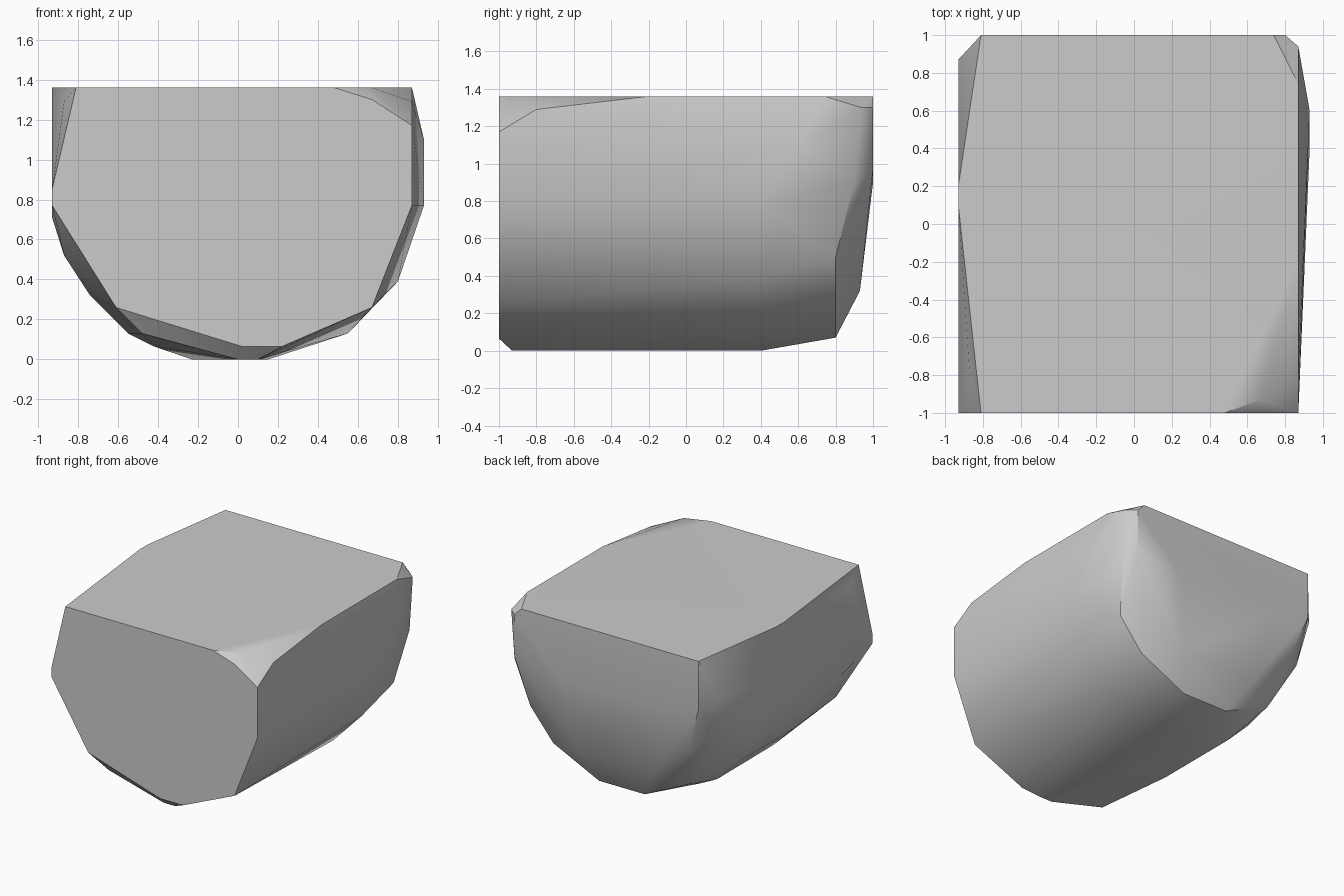
import bpy
import bmesh
import math

default_cube = bpy.data.objects.get("Cube")
if default_cube:
    bpy.data.objects.remove(default_cube, do_unlink=True)

TOP = 1.36


def make_material(name, colour):
    material = bpy.data.materials.new(name)
    material.use_nodes = True
    material.diffuse_color = colour
    material.node_tree.nodes["Principled BSDF"].inputs["Base Color"].default_value = colour
    return material


def section(y, outline):
    """Place a cross-section outline of (x, z) pairs at depth y."""
    return [(x, y, z) for x, z in outline]


def hull_object(name, points, material):
    """Wrap the points in a faceted solid and merge its coplanar faces."""
    mesh = bpy.data.meshes.new(name)
    bm = bmesh.new()
    for point in points:
        bm.verts.new(point)
    hull = bmesh.ops.convex_hull(bm, input=bm.verts[:])
    unused = [g for g in hull["geom_interior"] if isinstance(g, bmesh.types.BMVert)]
    bmesh.ops.delete(bm, geom=unused, context="VERTS")
    bmesh.ops.dissolve_limit(bm, angle_limit=math.radians(0.5),
                             verts=bm.verts[:], edges=bm.edges[:])
    bmesh.ops.recalc_face_normals(bm, faces=bm.faces[:])
    bm.to_mesh(mesh)
    bm.free()
    mesh.materials.append(material)
    block = bpy.data.objects.new(name, mesh)
    bpy.context.collection.objects.link(block)
    return block


# Flat front end
front_end = section(-1, [(-.81, TOP), (-.93, .85), (-.93, .77), (-.61, .26),
                         (.02, .065), (.22, .065), (.67, .26), (.87, .77),
                         (.87, 1.17), (.67, 1.3), (.48, TOP)])

# Flat top, with its chipped corners
top_rim = [(x, y, TOP) for x, y in [(.67, -.93), (.87, -.2), (.87, .74), (.74, 1),
                                    (-.81, 1), (-.93, .2), (-.93, .1)]]
chips = [(.87, -.8, 1.29), (-.87, -.8, 1.29)]

# Rounded belly running front to back
belly_front = section(-.93, [(.1, 0), (0, 0), (-.48, .13)])
belly_middle = section(-.3, [(-.55, .13), (-.42, .065), (-.74, .32), (-.87, .52)])
belly_back = section(.4, [(.15, 0), (-.23, 0), (-.42, .065), (-.55, .13), (-.74, .32),
                          (-.87, .52), (-.93, .71), (.55, .13), (.8, .39), (.93, .77)])

# Rounded back end
shoulder = [(.93, .6, 1.1), (.87, .94, 1.3), (.87, .9, .9), (-.93, .87, 1.05)]
back_low = section(.8, [(-.2, .07), (.2, .07), (-.6, .26), (.6, .26),
                        (-.87, .7), (.8, .5)])
back_mid = section(.93, [(-.35, .32), (.3, .32), (-.68, .6), (.65, .6)])
back_face = section(1, [(.8, 1.3), (.8, .97), (.4, .9), (-.5, .9), (-.81, .99)])

stone = make_material("stone grey", (.6, .6, .6, 1))
block = hull_object("rounded_block",
                    front_end + top_rim + chips + belly_front + belly_middle
                    + belly_back + shoulder + back_low + back_mid + back_face, stone)

# Smooth the belly while keeping the flat ends crisp
bpy.ops.object.select_all(action="DESELECT")
block.select_set(True)
bpy.context.view_layer.objects.active = block
bpy.ops.object.shade_smooth_by_angle(angle=math.radians(30))
